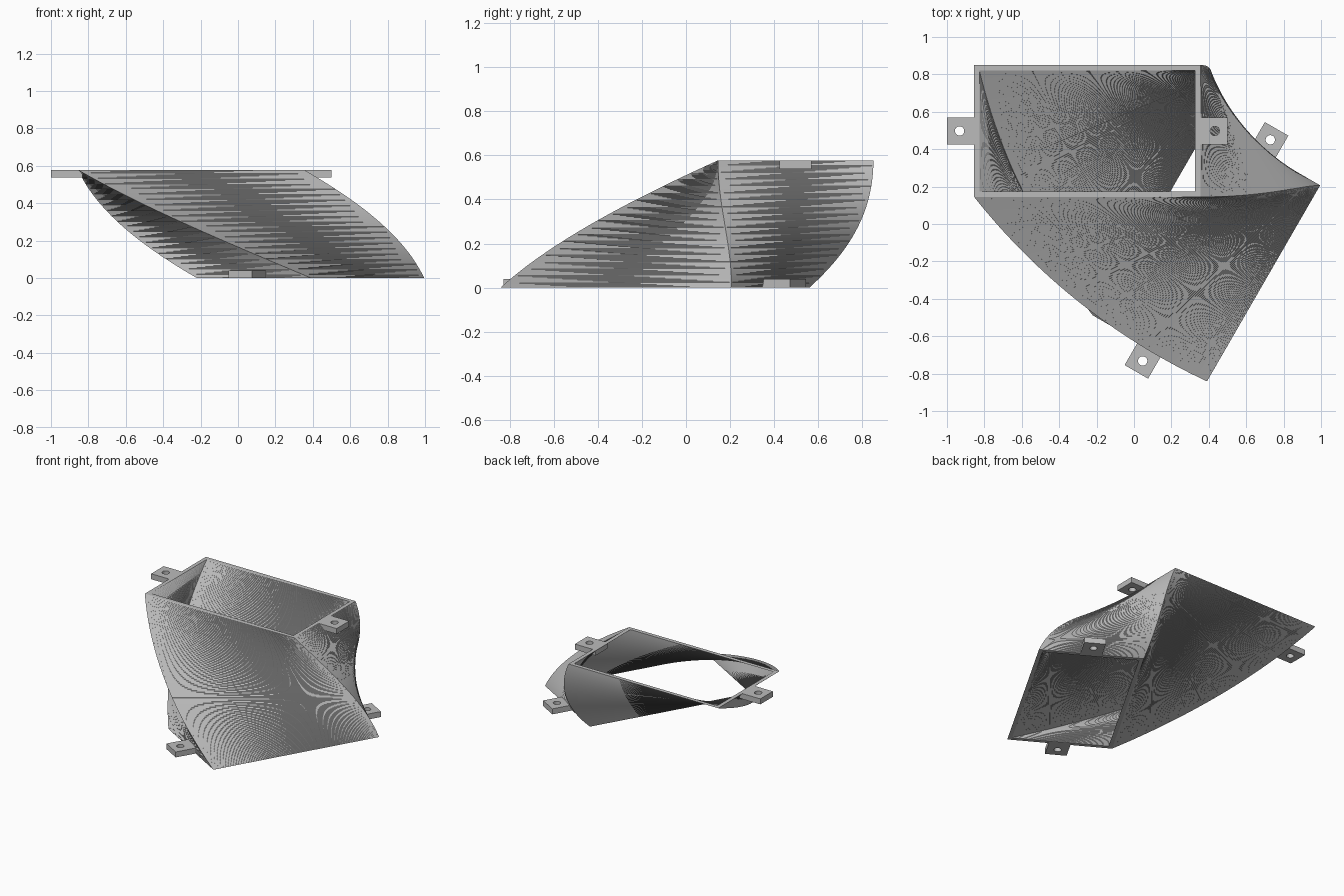
import bpy
import bmesh
import math
from mathutils import Vector, Matrix

cube = bpy.data.objects.get("Cube")
if cube:
    bpy.data.objects.remove(cube, do_unlink=True)

HEIGHT = 0.577
LENGTH, DEPTH, WALL = 1.21, 0.705, 0.028
TOP_CENTRE = Vector((-0.25, 0.4975, HEIGHT))
BOTTOM_CENTRE = Vector((0.3875, -0.141, 0))
TWIST = math.radians(60)
LAYERS = 118

grey = bpy.data.materials.new("Plain grey")
grey.use_nodes = True
colour = (0.5, 0.5, 0.5, 1)
grey.diffuse_color = colour
grey.node_tree.nodes["Principled BSDF"].inputs["Base Color"].default_value = colour


def section(s):
    """Placement of the duct section, from the top (0) to the bottom (1)."""
    centre = TOP_CENTRE.lerp(BOTTOM_CENTRE, s)
    return Matrix.Translation(centre) @ Matrix.Rotation(TWIST * s, 4, "Z")


def finish(bm, name):
    bmesh.ops.recalc_face_normals(bm, faces=bm.faces)
    mesh = bpy.data.meshes.new(name)
    bm.to_mesh(mesh)
    bm.free()
    mesh.materials.append(grey)
    obj = bpy.data.objects.new(name, mesh)
    bpy.context.collection.objects.link(obj)
    return obj


def bridge(bm, a, b):
    """Join two closed rings of vertices with quads."""
    n = len(a)
    return [bm.faces.new((a[i], a[(i + 1) % n], b[(i + 1) % n], b[i]))
            for i in range(n)]


# Twisted rectangular duct: an outer and an inner skin joined at both rims
def make_duct():
    bm = bmesh.new()
    skins = []
    for inset in (0, WALL):
        hx, hy = LENGTH / 2 - inset, DEPTH / 2 - inset
        corners = [Vector((x * hx, y * hy, 0))
                   for x, y in ((-1, -1), (1, -1), (1, 1), (-1, 1))]
        rings = []
        for k in range(LAYERS + 1):
            place = section(k / LAYERS)
            rings.append([bm.verts.new(place @ c) for c in corners])
        for upper, lower in zip(rings, rings[1:]):
            bridge(bm, upper, lower)
        skins.append(rings)
    outer, inner = skins
    bridge(bm, outer[0], inner[0])
    bridge(bm, outer[-1], inner[-1])
    bmesh.ops.recalc_face_normals(bm, faces=bm.faces)
    bmesh.ops.triangulate(bm, faces=bm.faces, quad_method="SHORT_EDGE")
    return finish(bm, "twisted_duct")


# Square mounting tab with a round screw hole, on one short side of a rim
def make_tab(name, s, side, z_low):
    half, hole, thick, sides = 0.0725, 0.025, 0.04, 32
    bm = bmesh.new()
    place = section(s)
    rings = []
    for z in (z_low, z_low + thick):
        square, circle = [], []
        for i in range(sides):
            a = math.tau * i / sides
            c, d = math.cos(a), math.sin(a)
            m = max(abs(c), abs(d))
            x, y = half * c / m, half * d / m
            # the root of the tab reaches into the wall
            if x < -half + 0.0001:
                x -= WALL * 0.8
            for ring, px, py in ((square, x, y),
                                 (circle, hole * c + 0.005, hole * d)):
                px = side * (LENGTH / 2 + half + px)
                ring.append(bm.verts.new(place @ Vector((px, py, z))))
        rings.append((square, circle))
    (sq0, ci0), (sq1, ci1) = rings
    for a, b in ((sq0, sq1), (sq1, ci1), (ci1, ci0), (ci0, sq0)):
        bridge(bm, a, b)
    return finish(bm, name)


make_duct()
for side, label in ((-1, "right"), (1, "left")):
    make_tab("top_tab_" + label, 0, side, -0.04)
    make_tab("bottom_tab_" + label, 1, side, 0)
